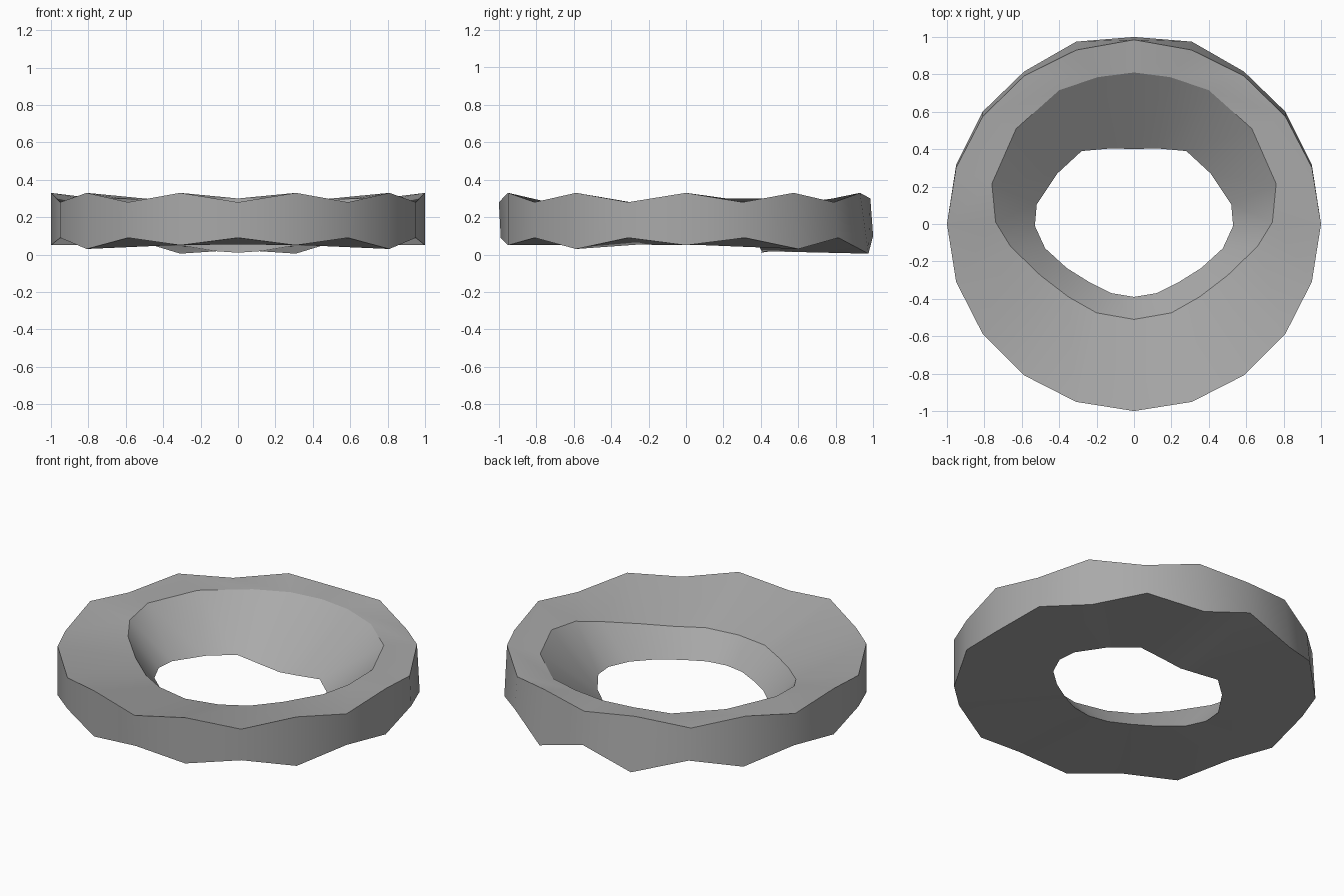
import bpy
import bmesh
from math import sin, cos, radians

cube = bpy.data.objects.get("Cube")
if cube:
    bpy.data.objects.remove(cube, do_unlink=True)

STEPS = 10  # segments in half the ring, front (-y) to back (+y)


def make_material(name, value):
    mat = bpy.data.materials.new(name)
    mat.use_nodes = True
    colour = (value, value, value, 1)
    mat.diffuse_color = colour
    mat.node_tree.nodes["Principled BSDF"].inputs["Base Color"].default_value = colour
    return mat


# Scalloped outer rims: crests and dips alternate round the ring
def outer_rims():
    top, bottom = [], []
    for i in range(STEPS + 1):
        a = radians(i * 180 / STEPS - 90)
        x, y = sin(a + radians(90)), sin(a)
        dip = i % 2 == 0
        lean = max(0, y) * 0.022        # rear wall leans outward at its foot
        top.append([x, y - lean, 0.28 if dip else 0.33])
        low = 0.09 if dip else (0.03 if i in (3, 7) else 0.05)
        bottom.append([x, y + lean, low])
    # Rear and front details
    top[-1] = [0, 0.985, 0.30]
    bottom[-1] = [0, 1.0, 0.10]
    bottom[-2][1:] = [0.975, 0.005]
    bottom[-3][1] = 0.815
    bottom[0][1] = -0.99
    return top, bottom


# Irregular opening, wide at the top and narrow at the bottom
opening_top = [
    (0, -0.51, 0.195), (0.2, -0.475, 0.20), (0.35, -0.39, 0.20),
    (0.5, -0.275, 0.22), (0.66, -0.12, 0.25), (0.74, 0.01, 0.28),
    (0.76, 0.215, 0.30), (0.63, 0.51, 0.30), (0.4, 0.715, 0.29),
    (0.195, 0.785, 0.30), (0, 0.81, 0.30),
]
opening_bottom = [
    (0, -0.39, 0.055), (0.12, -0.37, 0.055), (0.24, -0.31, 0.055),
    (0.36, -0.235, 0.055), (0.475, -0.13, 0.05), (0.53, -0.01, 0.05),
    (0.52, 0.105, 0.05), (0.41, 0.27, 0.05), (0.28, 0.39, 0.045),
    (0.115, 0.405, 0.018), (0, 0.4, 0.01),
]

# Bridge the four loops into half of the ring
outer_top, outer_bottom = outer_rims()
bm = bmesh.new()
loops = [[bm.verts.new(p) for p in loop]
         for loop in (outer_bottom, outer_top, opening_top, opening_bottom)]
for k, loop in enumerate(loops):
    following = loops[(k + 1) % len(loops)]
    for i in range(STEPS):
        face = bm.faces.new((loop[i], loop[i + 1], following[i + 1], following[i]))
        face.smooth = True
for loop in loops:
    for a, b in zip(loop, loop[1:]):
        bm.edges.get((a, b)).smooth = False

mesh = bpy.data.meshes.new("ring")
bm.to_mesh(mesh)
bm.free()
ring = bpy.data.objects.new("ring", mesh)
bpy.context.collection.objects.link(ring)
mesh.materials.append(make_material("plain grey", 0.4))

# Mirror across the centre line
mirror = ring.modifiers.new("mirror", "MIRROR")
mirror.use_axis[0] = True
mirror.use_clip = True
mirror.merge_threshold = 0.001
